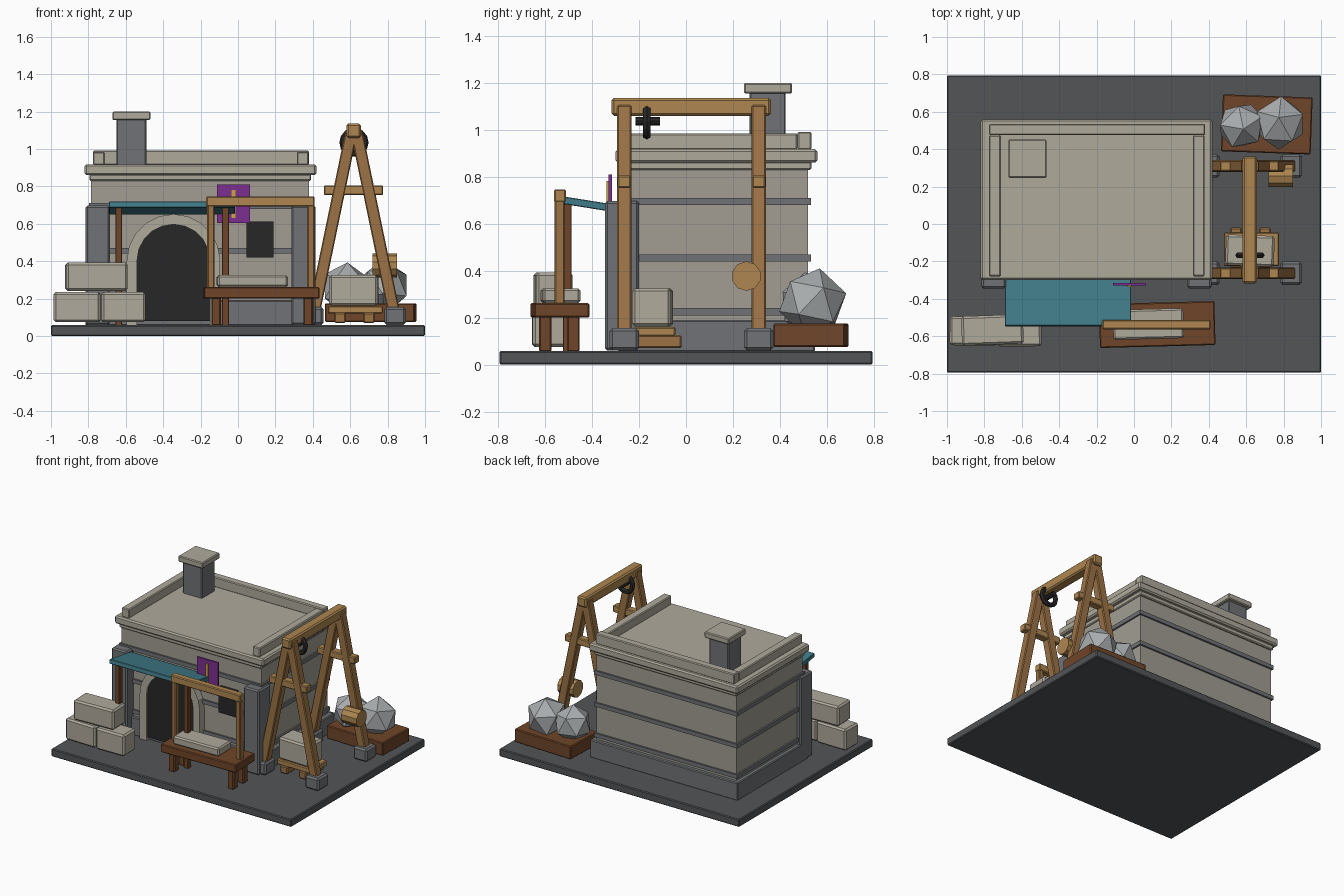
import bpy, bmesh, math
from mathutils import Vector

if "Cube" in bpy.data.objects:
    bpy.data.objects.remove(bpy.data.objects["Cube"])

def mat(name, r, g, b):
    m = bpy.data.materials.new(name)
    m.diffuse_color = (r, g, b, 1)
    m.use_nodes = True
    m.node_tree.nodes["Principled BSDF"].inputs["Base Color"].default_value = m.diffuse_color
    return m

GROUND = mat("ground", .085, .09, .095)
STONE = mat("stone", .43, .40, .33)
WALL = mat("wall", .36, .34, .29)
GREY = mat("slate", .16, .17, .18)
DARK = mat("dark", .02, .02, .022)
WOOD = mat("wood", .33, .17, .06)
GOLDWOOD = mat("light_wood", .42, .24, .08)
BROWN = mat("dark_wood", .16, .06, .022)
TEAL = mat("teal", .05, .2, .25)
PURPLE = mat("purple", .2, .03, .28)
GOLD = mat("gold", .6, .38, .05)
ROCK = mat("rock", .4, .42, .43)


def finish(bm, name, m, bevel=0):
    bmesh.ops.recalc_face_normals(bm, faces=bm.faces)
    me = bpy.data.meshes.new(name)
    bm.to_mesh(me)
    bm.free()
    ob = bpy.data.objects.new(name, me)
    bpy.context.collection.objects.link(ob)
    me.materials.append(m)
    if bevel:
        b = ob.modifiers.new("bevel", 'BEVEL')
        b.width, b.segments = bevel, 1
    return ob


def box(name, m, x, y, z, rot=(0, 0, 0), bevel=.006):
    """Box from (min, max) ranges, turned about its own centre (degrees)."""
    bm = bmesh.new()
    bmesh.ops.create_cube(bm, size=1)
    bmesh.ops.scale(bm, verts=bm.verts, vec=(x[1] - x[0], y[1] - y[0], z[1] - z[0]))
    ob = finish(bm, name, m, bevel)
    ob.location = [(r[0] + r[1]) / 2 for r in (x, y, z)]
    ob.rotation_euler = [math.radians(a) for a in rot]
    return ob


def prism(name, m, pts, y0, y1):
    """Front (x, z) profile extruded along y."""
    bm = bmesh.new()
    f = bm.faces.new([bm.verts.new((p[0], y0, p[1])) for p in pts])
    ext = bmesh.ops.extrude_face_region(bm, geom=[f])
    bmesh.ops.translate(bm, vec=(0, y1 - y0, 0),
                        verts=[v for v in ext['geom'] if isinstance(v, bmesh.types.BMVert)])
    return finish(bm, name, m)


def cylinder(name, m, r, depth, loc, axis, sides):
    bm = bmesh.new()
    bmesh.ops.create_cone(bm, cap_ends=True, segments=sides, radius1=r, radius2=r, depth=depth)
    ob = finish(bm, name, m)
    ob.location = loc
    ob.rotation_euler = Vector(axis).to_track_quat('Z', 'Y').to_euler()
    return ob


def arch(cx, r, zs, z0, n=10):
    a = [(cx + r * math.cos(math.pi * i / n), zs + r * math.sin(math.pi * i / n)) for i in range(n + 1)]
    return [(cx + r, z0)] + a + [(cx - r, z0)]


# Ground slab
box("ground_slab", GROUND, (-1, 1), (-.795, .795), (0, .058))

# Main building: plinth, walls, mortar bands, frieze, cornice
box("plinth", GREY, (-.815, .415), (-.29, .55), (.055, .19))
box("walls", WALL, (-.785, .38), (-.265, .52), (.06, .87), bevel=0)
for i, z in enumerate((.225, .455, .695)):
    box(f"wall_band_{i}", GREY, (-.797, .392), (-.278, .533), (z - .015, z + .015), bevel=0)
box("frieze", STONE, (-.795, .39), (-.28, .535), (.83, .865))
box("cornice", STONE, (-.82, .42), (-.30, .56), (.86, .918), bevel=.01)

# Roof parapet on three sides
box("parapet_back", STONE, (-.775, .38), (.475, .535), (.915, .992))
for s, x in (("left", -.775), ("right", .315)):
    box(f"parapet_{s}", STONE, (x, x + .063), (-.28, .475), (.915, .985))

# Chimney
box("chimney_stem", GREY, (-.65, -.49), (.27, .425), (.91, 1.165))
box("chimney_cap", STONE, (-.672, -.468), (.247, .452), (1.155, 1.2))

# Front corner piers
for s, x in (("left", -.815), ("right", .285)):
    box(f"pier_{s}", GREY, (x, x + .13), (-.345, -.2), (.06, .697), bevel=.01)

# Arched doorway and window
prism("door_opening", DARK, arch(-.345, .2, .402, .08), -.305, -.25)
prism("door_arch", STONE, arch(-.345, .25, .402, .06) + arch(-.345, .195, .402, .06)[::-1], -.32, -.25)
box("window", DARK, (.045, .19), (-.295, -.25), (.42, .612), bevel=0)

# Awning and its poles
box("awning", TEAL, (-.69, -.015), (-.547, -.293), (.668, .7), rot=(-9, 0, 0), bevel=.003)
for i, x in enumerate((-.637, -.067)):
    box(f"awning_pole_{i}", BROWN, (x - .018, x + .018), (-.525, -.488), (.055, .69), bevel=.003)

# Hanging sign with plain bar
box("sign_board", PURPLE, (-.112, .064), (-.33, -.316), (.605, .81), bevel=0)
box("sign_bar", GOLD, (-.034, -.014), (-.338, -.328), (.63, .782), bevel=0)

# Workbench with slab and gantry frame
box("bench_top", BROWN, (-.185, .433), (-.655, -.42), (.2, .262), rot=(0, 0, 1.5))
for i, x in enumerate((-.117, .375)):
    for j, y in enumerate((-.6, -.48)):
        box(f"bench_leg_{i}{j}", BROWN, (x - .025, x + .025), (y - .027, y + .027), (.055, .21))
box("bench_slab", STONE, (-.112, .265), (-.615, -.455), (.262, .325), rot=(0, 0, 1.5), bevel=.01)
box("bench_beam", GOLDWOOD, (-.17, .41), (-.563, -.512), (.692, .747))
for s, x in (("left", -.145), ("right", .39)):
    box(f"bench_post_{s}", WOOD, (x - .02, x + .02), (-.56, -.517), (.255, .7))

# Stack of cut blocks
box("block_left", STONE, (-.985, -.735), (-.65, -.495), (.075, .235), rot=(0, 0, -1), bevel=.012)
box("block_right", STONE, (-.73, -.495), (-.655, -.505), (.075, .235), rot=(0, 0, 1), bevel=.012)
box("block_top", STONE, (-.922, -.592), (-.645, -.488), (.242, .392), rot=(0, 0, 2), bevel=.012)

# Hoist: two A-frames with feet, crossbars and ridge beam
for k, y in enumerate((-.263, .31)):
    for s in (-1, 1):
        a, b = Vector((.62 + s * .215, y, .12)), Vector((.62 + s * .012, y, 1.1))
        d = b - a
        leg = box(f"hoist_leg_{k}{s}", WOOD, (-.032, .032), (-.031, .031), (-d.length / 2, d.length / 2))
        leg.location = (a + b) / 2
        leg.rotation_euler = (0, math.atan2(d.x, d.z), 0)
        x = .62 + s * .22
        box(f"hoist_foot_{k}{s}", GREY, (x - .057, x + .057), (y - .062, y + .062), (.06, .155), bevel=.012)
    box(f"hoist_crossbar_{k}", GOLDWOOD, (.46, .775), (y - .028, y + .028), (.753, .806))
box("hoist_beam", GOLDWOOD, (.58, .657), (-.317, .362), (1.06, 1.136), bevel=.01)

# Pulley ring and axle
bpy.ops.mesh.primitive_torus_add(major_segments=14, minor_segments=6, major_radius=.06, minor_radius=.018,
                                 location=(.62, -.167, 1.035), rotation=(math.pi / 2, 0, 0))
bpy.context.object.name = "pulley_wheel"
bpy.context.object.data.materials.append(DARK)
cylinder("pulley_axle", DARK, .018, .105, (.62, -.163, 1.037), (0, 1, 0), 8)

# Winch drum on the rear frame
cylinder("winch_drum", GOLDWOOD, .063, .13, (.785, .257, .377), (1, 0, 0), 10)

# Pallet with stone block under the hoist
for i, x in enumerate((.545, .7)):
    box(f"pallet_runner_{i}", WOOD, (x - .03, x + .03), (-.235, -.02), (.07, .125))
box("pallet_deck", GOLDWOOD, (.48, .775), (-.225, -.045), (.12, .16))
box("hoisted_block", STONE, (.49, .75), (-.225, -.06), (.162, .325), rot=(0, 0, -2), bevel=.012)

# Ore tray with faceted boulders
box("ore_tray", BROWN, (.47, .95), (.38, .685), (.075, .175), rot=(0, 0, -2))
for i, (x, y, z, r, sc) in enumerate(((.575, .525, .26, .135, (1, .95, 1)), (.78, .54, .265, .148, (1, .97, 1)))):
    bm = bmesh.new()
    bmesh.ops.create_icosphere(bm, subdivisions=1, radius=r)
    rock = finish(bm, f"boulder_{i}", ROCK)
    rock.location, rock.scale, rock.rotation_euler = (x, y, z), sc, (.15 - .2 * i, .2 * i, .5 + i)
